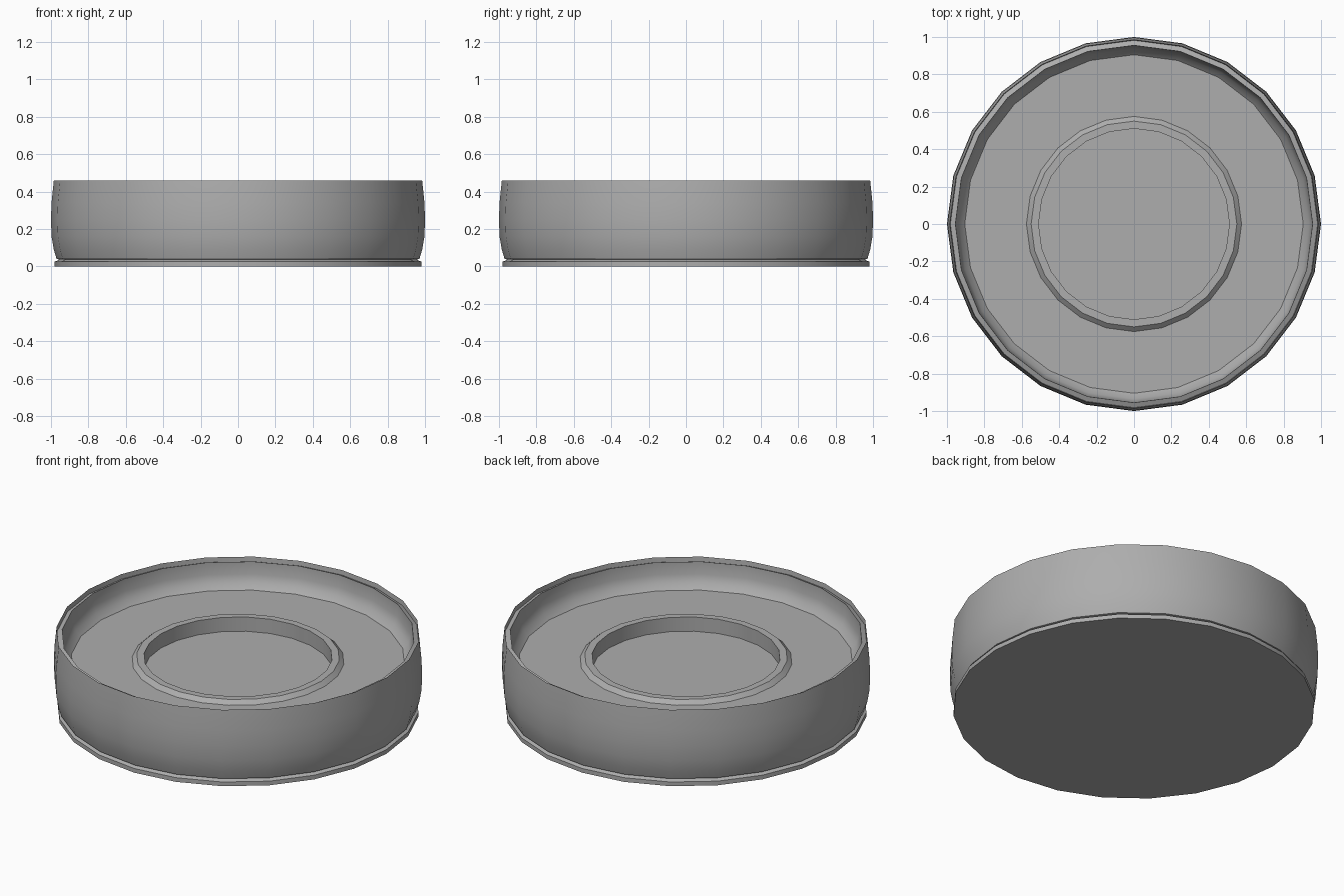
import bpy, bmesh, math

if "Cube" in bpy.data.objects:
    bpy.data.objects.remove(bpy.data.objects["Cube"])

SIDES = 24

grey = bpy.data.materials.new("dark_grey")
grey.diffuse_color = (0.42, 0.42, 0.42, 1.0)
grey.use_nodes = True
grey.node_tree.nodes["Principled BSDF"].inputs["Base Color"].default_value = grey.diffuse_color


def revolve(name, profile):
    """Turn a list of (radius, z) points around z, with flat caps on both ends."""
    bm = bmesh.new()
    rings = []
    for r, z in profile:
        rings.append([bm.verts.new((r * math.cos(2 * math.pi * i / SIDES),
                                    r * math.sin(2 * math.pi * i / SIDES), z))
                      for i in range(SIDES)])
    for a, b in zip(rings, rings[1:]):
        for i in range(SIDES):
            j = (i + 1) % SIDES
            bm.faces.new((a[i], a[j], b[j], b[i]))
    bm.faces.new(rings[0][::-1])
    bm.faces.new(rings[-1])
    bmesh.ops.recalc_face_normals(bm, faces=bm.faces)
    mesh = bpy.data.meshes.new(name)
    bm.to_mesh(mesh)
    bm.free()
    mesh.materials.append(grey)
    obj = bpy.data.objects.new(name, mesh)
    bpy.context.collection.objects.link(obj)
    bpy.ops.object.select_all(action='DESELECT')
    obj.select_set(True)
    bpy.context.view_layer.objects.active = obj
    bpy.ops.object.shade_smooth_by_angle(angle=math.radians(30))
    return obj


# Flat foot plate, with a narrow groove above it
foot = [(0.98, 0.0), (0.98, 0.025), (0.955, 0.036)]
# Gently bulged outer wall
wall = [(0.97, 0.04), (0.985, 0.09), (0.997, 0.16), (1.0, 0.25),
        (0.997, 0.34), (0.985, 0.458)]
# Thin lip, outward-sloping rim behind it and the curved inside of the wall
inside = [(0.982, 0.43), (0.955, 0.442), (0.952, 0.37), (0.935, 0.325), (0.905, 0.295)]
# Raised ring on the floor around a sunken round well
ring = [(0.575, 0.295), (0.55, 0.318), (0.51, 0.318), (0.51, 0.233)]

revolve("round_dish", foot + wall + inside + ring)
